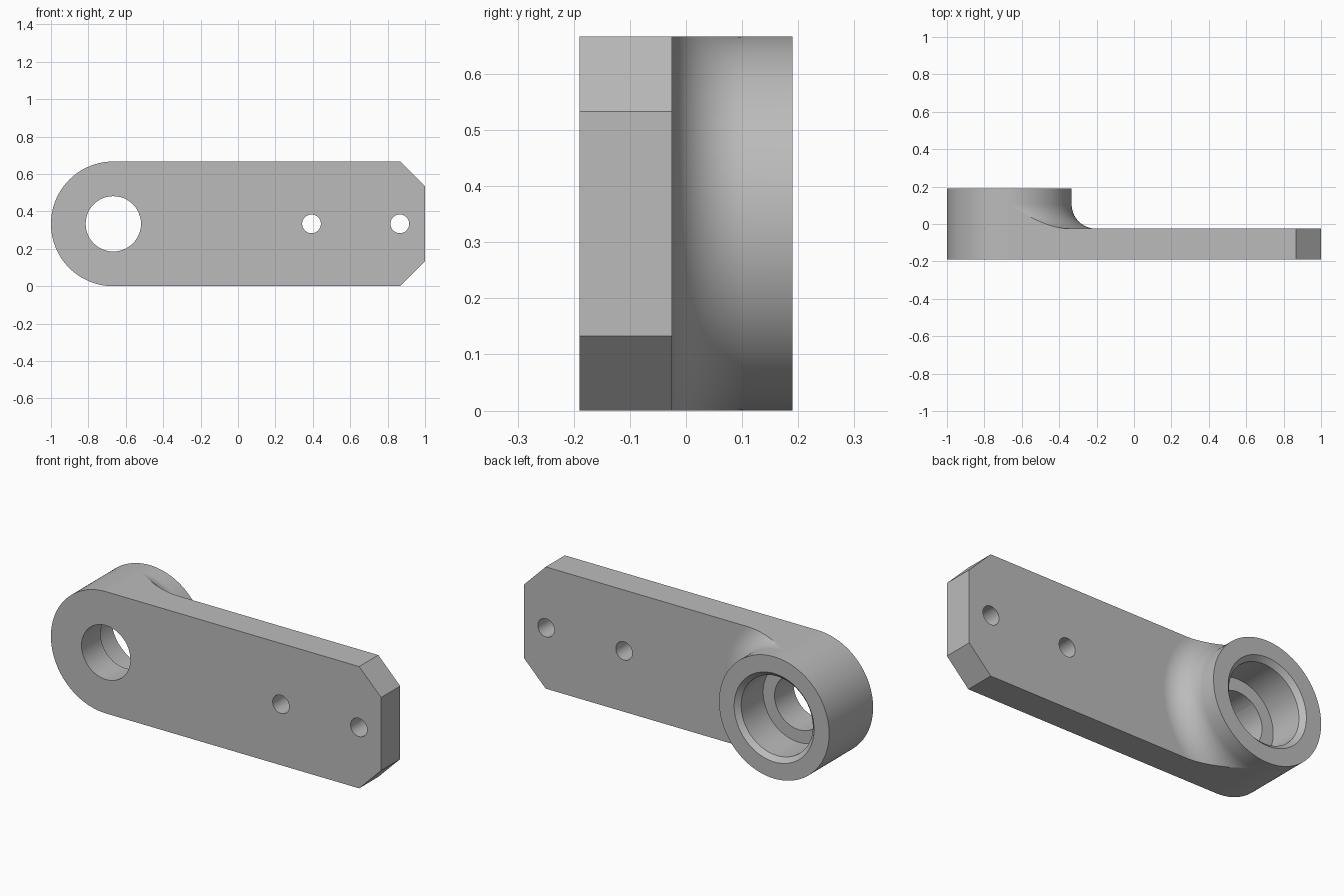
import bpy, bmesh
from math import sin, cos, pi

if "Cube" in bpy.data.objects:
    bpy.data.objects.remove(bpy.data.objects["Cube"])

R = 1 / 3                  # boss radius, also half the arm height
CX, CZ = -2 / 3, R         # boss axis
FRONT, STEP, BACK = -0.19, -0.025, 0.19
FILLET = 0.13

steel = bpy.data.materials.new("grey_steel")
steel.use_nodes = True
steel.diffuse_color = (0.5, 0.5, 0.5, 1)
steel.node_tree.nodes["Principled BSDF"].inputs["Base Color"].default_value = (0.5, 0.5, 0.5, 1)


def make(name, bm):
    bmesh.ops.recalc_face_normals(bm, faces=bm.faces)
    mesh = bpy.data.meshes.new(name)
    bm.to_mesh(mesh)
    bm.free()
    mesh.materials.append(steel)
    obj = bpy.data.objects.new(name, mesh)
    bpy.context.collection.objects.link(obj)
    return obj


def prism(name, outline, y0, y1):
    """Extrude an (x, z) outline along y."""
    bm = bmesh.new()
    face = bm.faces.new([bm.verts.new((x, y0, z)) for x, z in outline])
    out = bmesh.ops.extrude_face_region(bm, geom=[face])
    verts = [v for v in out["geom"] if isinstance(v, bmesh.types.BMVert)]
    bmesh.ops.translate(bm, verts=verts, vec=(0, y1 - y0, 0))
    return make(name, bm)


def turned(name, profile, cx, start=0, sweep=2 * pi, steps=96):
    """Turn a closed (radius, y) profile about an axis along y."""
    bm = bmesh.new()
    full = sweep > 6
    rings = []
    for i in range(steps if full else steps + 1):
        a = start + sweep * i / steps
        rings.append([bm.verts.new((cx + r * cos(a), y, CZ + r * sin(a))) for r, y in profile])
    n = len(profile)
    for i in range(steps):
        a, b = rings[i], rings[(i + 1) % len(rings)]
        for j in range(n):
            k = (j + 1) % n
            bm.faces.new((a[j], a[k], b[k], b[j]))
    if not full:
        bm.faces.new(rings[0])
        bm.faces.new(rings[-1])
    bmesh.ops.remove_doubles(bm, verts=bm.verts, dist=1e-5)
    bmesh.ops.dissolve_degenerate(bm, edges=bm.edges, dist=1e-6)
    return make(name, bm)


def drill(name, r, cx):
    ring = [(cx + r * cos(2 * pi * i / 48), CZ + r * sin(2 * pi * i / 48)) for i in range(48)]
    return prism(name, ring, -0.4, 0.4)


# Arm blank: rounded at one end, clipped corners at the other
outline = [(CX + R * cos(a), CZ + R * sin(a)) for a in (pi / 2 + pi * i / 64 for i in range(65))]
outline += [(0.867, 0), (1, 0.133), (1, 0.533), (0.867, 2 * R)]
arm = prism("lever_arm", outline, FRONT, BACK)

# Waste behind the arm, leaving the round boss and its fillet
arc = [(R + FILLET * (1 - cos(t)), STEP + FILLET * (1 - sin(t)))
       for t in (pi / 2 * i / 20 for i in range(21))]
waste = turned("waste_cutter", [(R, 0.4)] + arc + [(3, STEP), (3, 0.4)],
               CX, -pi / 2, pi, 64)

# Counterbored boss hole with a chamfered mouth, one profile per diameter
bore = turned("bore_cutter", [(0.06, STEP), (0.217, STEP), (0.217, BACK - 0.025),
                              (0.242, BACK), (0.242, 0.4), (0.06, 0.4)], CX)
cutters = [waste, bore, drill("boss_hole_cutter", 0.148, CX),
           drill("middle_hole_cutter", 0.05, 0.393), drill("end_hole_cutter", 0.05, 0.865)]

bpy.context.view_layer.objects.active = arm
arm.select_set(True)
for cutter in cutters:
    cutter.hide_render = True
    mod = arm.modifiers.new("cut", "BOOLEAN")
    mod.operation, mod.solver, mod.object = "DIFFERENCE", "EXACT", cutter
    bpy.ops.object.modifier_apply(modifier=mod.name)
    bpy.data.objects.remove(cutter)

# Smooth round walls, crisp edges, flat faces kept flat
bpy.ops.object.shade_smooth_by_angle(angle=pi / 7)
weighted = arm.modifiers.new("flat_faces", "WEIGHTED_NORMAL")
weighted.keep_sharp = True
